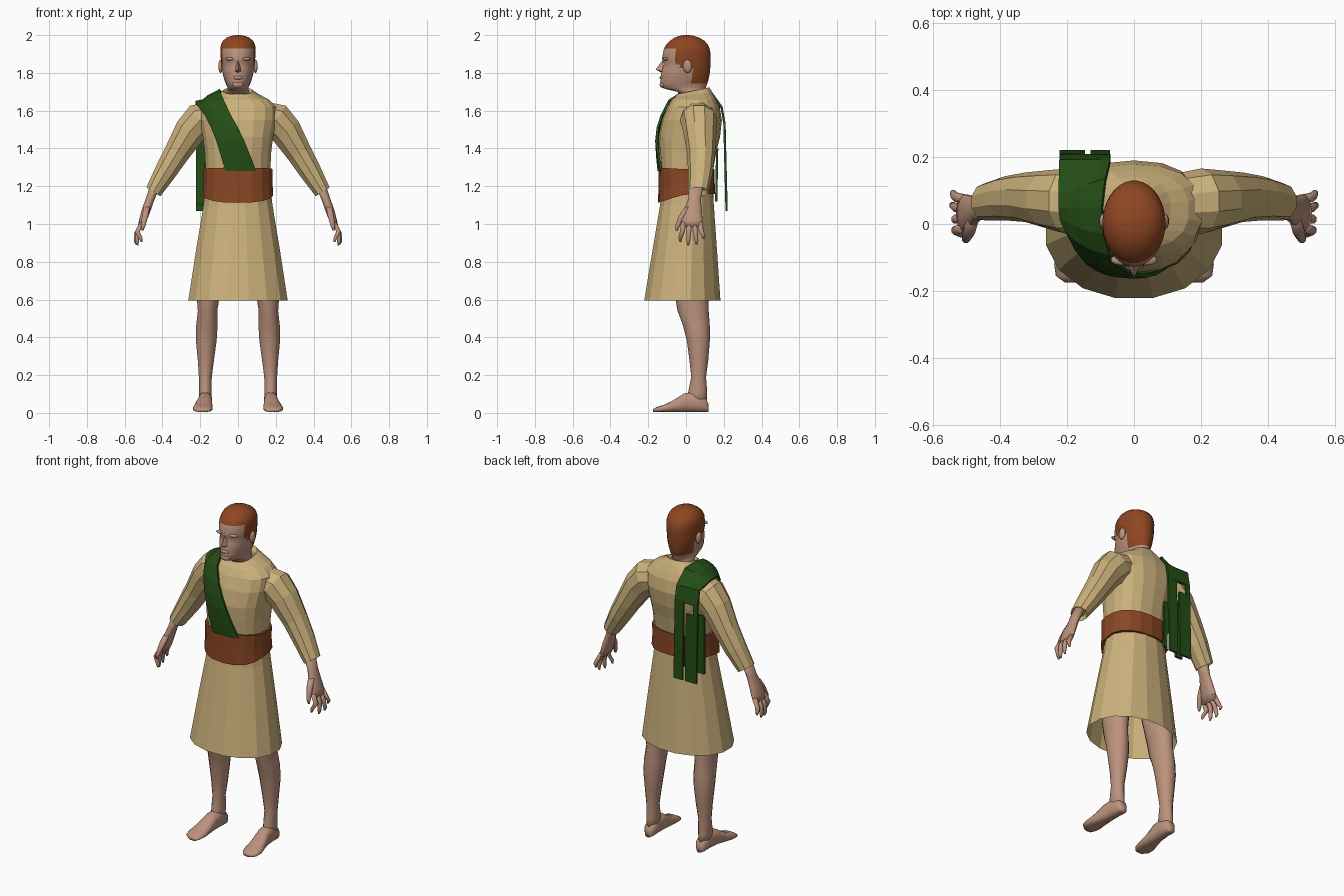
import bpy, bmesh, math
from mathutils import Vector as V
from mathutils.bvhtree import BVHTree


def material(name, rgb):
    m = bpy.data.materials.new(name)
    m.diffuse_color = (*rgb, 1)
    return m


TAN = material("tan cloth", (0.60, 0.44, 0.20))
GREEN = material("green cloth", (0.018, 0.075, 0.008))
LEATHER = material("brown leather", (0.25, 0.062, 0.018))
HAIR = material("auburn hair", (0.27, 0.062, 0.016))
SKIN = material("skin", (0.50, 0.29, 0.205))


def ring(c, u, v, n, p=2.0):
    """Superellipse around c spanned by u and v."""
    c, u, v, out = V(c), V(u), V(v), []
    for i in range(n):
        a = 2 * math.pi * (i + 0.5) / n
        f = lambda t: math.copysign(abs(t) ** (2 / p), t)
        out.append(c + u * f(math.cos(a)) + v * f(math.sin(a)))
    return out


def sec(z, hw, yf, yb, cx=0, tilt=0, n=16, p=2.0):
    """Level cross-section given by half width, front y and back y."""
    return ring((cx, (yf + yb) / 2, z), (hw, 0, 0), (0, (yb - yf) / 2, tilt), n, p)


def mesh(name, verts, faces, mats, smooth=False):
    me = bpy.data.meshes.new(name)
    me.from_pydata([tuple(v) for v in verts], [], faces)
    bm = bmesh.new()
    bm.from_mesh(me)
    bmesh.ops.recalc_face_normals(bm, faces=bm.faces)
    for f in bm.faces:
        f.smooth = smooth
    bm.to_mesh(me)
    bm.free()
    for m in mats:
        me.materials.append(m)
    ob = bpy.data.objects.new(name, me)
    bpy.context.collection.objects.link(ob)
    return ob


def loft(name, rings, mat, smooth=False, caps=(True, True), closed=True):
    n = len(rings[0])
    verts = [p for r in rings for p in r]
    faces = [(k * n + i, k * n + (i + 1) % n, (k + 1) * n + (i + 1) % n, (k + 1) * n + i)
             for k in range(len(rings) - 1) for i in range(n if closed else n - 1)]
    if caps[0]:
        faces.append(tuple(range(n)))
    if caps[1]:
        faces.append(tuple(range(len(verts) - n, len(verts))))
    return mesh(name, verts, faces, [mat], smooth)


def ellipsoid(name, c, r, mat):
    rs = [ring((c[0], c[1], c[2] + r[2] * math.sin(t)), (r[0] * math.cos(t), 0, 0),
               (0, r[1] * math.cos(t), 0), 10) for t in (-1.5, -1, -.5, 0, .5, 1, 1.5)]
    return loft(name, rs, mat, True)


# Tunic body, from waist to collar
torso = loft("tunic_body", [sec(*s, n=18, p=2.4) for s in (
    (1.26, .172, -.13, .14), (1.38, .178, -.142, .16), (1.46, .188, -.145, .18),
    (1.55, .205, -.128, .19), (1.62, .205, -.10, .178), (1.66, .165, -.075, .16),
    (1.685, .11, -.06, .14, 0, .012), (1.705, .078, -.05, .122, 0, .018),
    (1.69, .062, -.035, .105, 0, .015))], TAN)

# Skirt, open underneath
skirt = loft("skirt", [sec(*s, n=16, p=2.1) for s in (
    (1.22, .172, -.13, .14), (1.10, .186, -.14, .15), (.85, .228, -.182, .168),
    (.595, .268, -.225, .186))], TAN, caps=(True, False))

# Belt with a lower edge that dips at the front
rows = [sec(z, hw, yf, yb, n=18, p=2.4) for z, hw, yf, yb in (
    (1.16, .176, -.13, .14), (1.16, .189, -.148, .154), (1.22, .184, -.146, .152),
    (1.29, .186, -.145, .152), (1.29, .172, -.13, .14))]
for r, k in zip(rows, (.045, .045, .02, -.008, -.008)):
    for p in r:
        p.z -= k * max(0, -p.y / .14)
loft("belt", rows, LEATHER)

# Sleeves, hands, legs and feet, one set per side
sleeves = []
for s, side in ((-1, "right"), (1, "left")):
    rows = []
    for x, y, z, w, d, ang in ((.12, .06, 1.57, .085, .09, 15), (.20, .068, 1.55, .098, .098, 35),
                               (.255, .073, 1.49, .088, .088, 52), (.325, .08, 1.375, .071, .074, 58),
                               (.385, .077, 1.275, .061, .066, 60), (.448, .066, 1.17, .046, .055, 58),
                               (.44, .06, 1.19, .032, .04, 58)):
        a = math.radians(ang)
        rows.append(ring((s * x, y, z), (s * w * math.sin(a), 0, w * math.cos(a)), (0, d, 0), 10))
    sleeves.append(loft("sleeve_" + side, rows, TAN))

    loft("hand_" + side, [sec(z, hw, yf, yb, s * x, n=12) for z, hw, yf, yb, x in (
        (1.21, .03, .015, .095, .435), (1.13, .025, .01, .08, .466), (1.07, .025, -.012, .085, .487),
        (1.02, .022, -.025, .09, .503), (.985, .017, -.022, .09, .515))], SKIN, True)
    for name, y0, y1, x1, z1 in (("index", -.012, -.03, .515, .905), ("middle", .017, .012, .535, .887),
                                 ("ring", .046, .055, .542, .892), ("little", .074, .092, .54, .92)):
        zs = 1.01, .96, z1 + .02, z1
        ys = y0, y0 * .6 + y1 * .4, y1, y1
        xs = .507, .533, x1, x1 - .004
        loft(f"{name}_finger_{side}", [sec(z, r, y - r, y + r, s * x, n=8)
             for z, y, x, r in zip(zs, ys, xs, (.015, .014, .011, .005))], SKIN, True)
    loft("thumb_" + side, [sec(z, r, y - r, y + r, s * x, n=8) for z, y, x, r in (
        (1.09, .01, .483, .018), (1.04, -.022, .492, .018), (.99, -.045, .502, .013),
        (.965, -.05, .506, .006))], SKIN, True)

    loft("leg_" + side, [sec(z, hw, yf, yb, s * x, n=14) for z, hw, yf, yb, x in (
        (.85, .08, -.085, .12, .13), (.62, .062, -.058, .12, .158), (.54, .053, -.045, .12, .161),
        (.46, .058, -.015, .126, .165), (.38, .056, .005, .126, .168), (.28, .044, .018, .118, .17),
        (.19, .035, .028, .106, .173), (.11, .034, .012, .112, .173), (.04, .032, .0, .112, .172))],
         SKIN, True)
    loft("foot_" + side, [ring((s * x, y, h / 2 + .004), (w, 0, 0), (0, 0, h / 2), 12, 2.6)
         for y, x, w, h in ((.12, .171, .018, .04), (.105, .171, .032, .075), (.05, .172, .036, .11),
                            (-.01, .175, .038, .10), (-.07, .182, .047, .062), (-.12, .187, .053, .038),
                            (-.155, .188, .047, .028), (-.175, .182, .025, .016))], SKIN, True)

# Head and neck; hair is chosen by a hairline rule
N = 32
prof = ((1.66, .06, -.03, .09), (1.70, .06, -.045, .095), (1.712, .056, -.10, .10),
        (1.722, .056, -.128, .106), (1.745, .066, -.137, .114), (1.765, .073, -.134, .12),
        (1.785, .079, -.133, .124), (1.805, .083, -.130, .127), (1.825, .086, -.126, .129),
        (1.845, .088, -.118, .13), (1.86, .09, -.125, .13), (1.88, .092, -.127, .13),
        (1.905, .094, -.122, .13), (1.93, .094, -.117, .125), (1.95, .09, -.105, .116),
        (1.97, .08, -.085, .098), (1.987, .06, -.06, .07), (1.996, .037, -.036, .043),
        (2.0, .012, -.012, .016))
head = loft("head", [sec(*q, n=N) for q in prof], SKIN, True)
head.data.materials.append(HAIR)
for f in head.data.polygons:
    c = f.center
    if (c.z > 1.93 or (c.z > 1.85 and c.y > -.06) or (c.z > 1.82 and c.y > -.035)
            or (c.z > 1.735 and c.y > .03)):
        f.material_index = 1

# Nose, lips, brows and ears
mesh("nose", [(0, -.122, 1.87), (0, -.161, 1.818), (.021, -.118, 1.806), (-.021, -.118, 1.806),
              (0, -.128, 1.80)], [(0, 1, 2), (0, 3, 1), (1, 4, 2), (1, 3, 4), (0, 2, 4, 3)], [SKIN])
ellipsoid("lips", (0, -.128, 1.775), (.027, .012, .011), SKIN)
ellipsoid("chin", (0, -.122, 1.738), (.032, .018, .018), SKIN)
for s, side in ((-1, "right"), (1, "left")):
    ellipsoid("brow_" + side, (s * .038, -.107, 1.874), (.032, .017, .009), SKIN)
    ellipsoid("ear_" + side, (s * .092, .008, 1.835), (.013, .024, .036), SKIN)

# Sash: a band laid on the tunic by casting rays, from belt over shoulder to the back
trees = []
for ob in [torso] + sleeves:
    trees.append(BVHTree.FromPolygons([v.co for v in ob.data.vertices],
                                      [p.vertices for p in ob.data.polygons]))
rows = []
for cx, hw, z, ang in ((.015, .08, 1.28, 0), (-.012, .077, 1.36, 0), (-.04, .073, 1.44, 0),
                       (-.07, .07, 1.51, 0), (-.105, .068, 1.575, 0), (-.14, .066, 1.59, 25),
                       (-.155, .065, 1.58, 55), (-.16, .065, 1.58, 90), (-.155, .07, 1.58, 125)):
    a = math.radians(ang)
    d = V((0, -math.cos(a), math.sin(a)))
    row = []
    for i in range(7):
        o = V((cx + hw * (i / 3 - 1), .05, z))
        hits = [t.ray_cast(o + d, -d)[0] for t in trees]
        hits = [h for h in hits if h]
        p = max(hits, key=lambda h: h.dot(d)) if hits else o + d * .1
        row.append(p + d * .014)
    rows.append(row)
for z, y in ((1.62, .188), (1.53, .204)):
    rows.append([V((-.147 + .076 * (i / 3 - 1), y, z)) for i in range(7)])
sash = loft("sash", rows, GREEN, caps=(False, False), closed=False)
sol = sash.modifiers.new("thickness", 'SOLIDIFY')
sol.thickness = .012
sol.offset = 0


def strip(name, x0, x1, z0, z1, y0, y1):
    """Thin hanging cloth strip leaning slightly back."""
    loft(name, [[(x0, y - .006, z), (x1, y - .006, z), (x1, y + .006, z), (x0, y + .006, z)]
                for y, z in ((y0, z0), (y1, z1))], GREEN)


# Hanging end of the sash, split in strips, with a second layer near the body
strip("sash_tail_inner", -.13, -.071, 1.54, 1.07, .203, .215)
strip("sash_tail_outer", -.223, -.147, 1.47, 1.07, .205, .215)
strip("sash_tail_edge", -.223, -.195, 1.54, 1.46, .203, .206)
strip("sash_under_outer", -.223, -.175, 1.45, 1.10, .14, .14)
strip("sash_under_inner", -.10, -.075, 1.40, 1.12, .165, .16)
